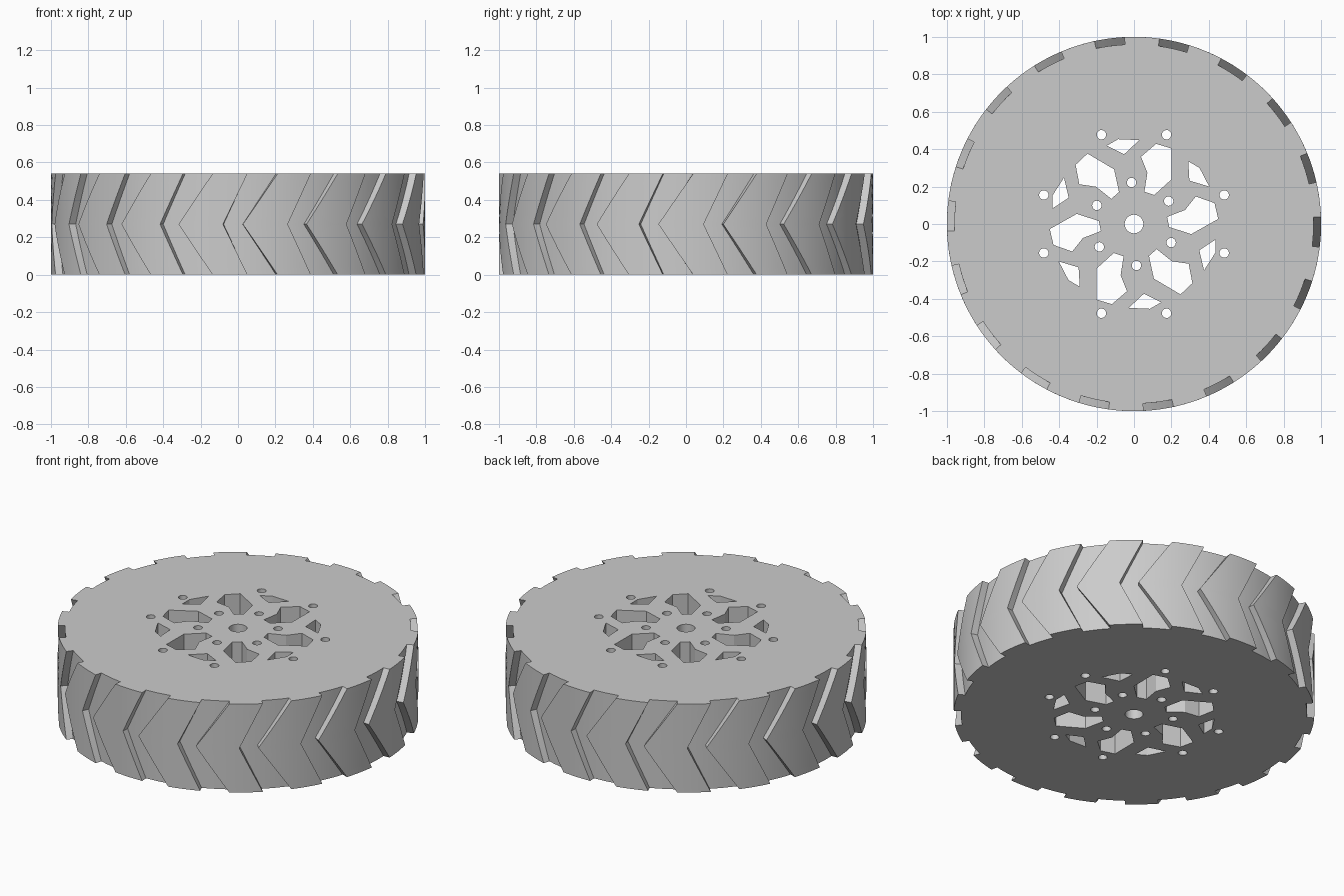
import bpy, bmesh
from math import cos, sin, radians, pi
from mathutils import Matrix, Vector

HEIGHT = 0.54
GROOVES = 18
ROWS = 12          # even, so that one row lies on the chevron tips
FLOOR = 0.96       # groove floor radius

cube = bpy.data.objects.get("Cube")
if cube:
    bpy.data.objects.remove(cube, do_unlink=True)

rubber = bpy.data.materials.new("wheel_grey")
rubber.use_nodes = True
grey = (0.6, 0.6, 0.6, 1)
rubber.diffuse_color = grey
rubber.node_tree.nodes["Principled BSDF"].inputs["Base Color"].default_value = grey


def make_object(name, bm):
    bmesh.ops.recalc_face_normals(bm, faces=bm.faces)
    mesh = bpy.data.meshes.new(name)
    bm.to_mesh(mesh)
    bm.free()
    mesh.materials.append(rubber)
    obj = bpy.data.objects.new(name, mesh)
    bpy.context.collection.objects.link(obj)
    return obj


def arc(radius, start, end, steps):
    return [(radius, start + (end - start) * i / steps) for i in range(steps + 1)]


def tread_outline(z):
    """Toothed ring at one height; grooves widen and sweep away from the middle."""
    f = abs(z / HEIGHT * 2 - 1)
    start = -94.6 + 7.5 * f
    end = -88.5 + 10.7 * f
    step = 360 / GROOVES
    points = []
    for k in range(GROOVES):
        a = k * step
        points += arc(FLOOR, start + a, end + a, 4)
        points += arc(1, end + a, start + a + step, 6)
    return [(r * cos(radians(t)), r * sin(radians(t)), z) for r, t in points]


# Wheel body with chevron grooves, lofted through the rows
bm = bmesh.new()
rings = [[bm.verts.new(p) for p in tread_outline(HEIGHT * i / ROWS)]
         for i in range(ROWS + 1)]
for low, high in zip(rings, rings[1:]):
    for i in range(len(low)):
        bm.faces.new((low[i - 1], low[i], high[i], high[i - 1]))
bm.faces.new(rings[0])
bm.faces.new(rings[-1])
wheel = make_object("wheel", bm)

# Cutters for all the through holes
bm = bmesh.new()


def prism(points):
    base = bm.faces.new([bm.verts.new((x, y, -0.1)) for x, y in points])
    grown = bmesh.ops.extrude_face_region(bm, geom=[base], use_keep_orig=True)
    top = [v for v in grown["geom"] if isinstance(v, bmesh.types.BMVert)]
    bmesh.ops.translate(bm, verts=top, vec=(0, 0, HEIGHT + 0.2))


def round_hole(x, y, radius, sides=24):
    prism([(x + radius * cos(2 * pi * i / sides), y + radius * sin(2 * pi * i / sides))
           for i in range(sides)])


large_window = [(0.45, 0.027), (0.306, -0.054), (0.188, -0.016), (0.177, 0.038),
                (0.273, 0.075), (0.33, 0.147), (0.43, 0.112)]
small_window = [(0.29, 0.335), (0.35, 0.3), (0.402, 0.2), (0.296, 0.232)]

round_hole(0, 0, 0.05, 32)
for k in range(6):
    turn = Matrix.Rotation(k * pi / 3, 2)
    for window in (large_window, small_window):
        prism([turn @ Vector(p) for p in window])
    angle = radians(93.4 + 60 * k)
    round_hole(0.222 * cos(angle), 0.222 * sin(angle), 0.025)
for sx in (-1, 1):
    for sy in (-1, 1):
        round_hole(sx * 0.174, sy * 0.477, 0.025)
        round_hole(sx * 0.482, sy * 0.155, 0.025)
cutter = make_object("hole_cutter", bm)
cutter.hide_render = True

# Cut the holes and finish the shading
cut = wheel.modifiers.new("holes", 'BOOLEAN')
cut.operation = 'DIFFERENCE'
cut.solver = 'EXACT'
cut.object = cutter
bpy.ops.object.select_all(action='DESELECT')
bpy.context.view_layer.objects.active = wheel
wheel.select_set(True)
bpy.ops.object.modifier_apply(modifier=cut.name)
bpy.data.objects.remove(cutter, do_unlink=True)
bpy.ops.object.shade_smooth_by_angle(angle=radians(30))
